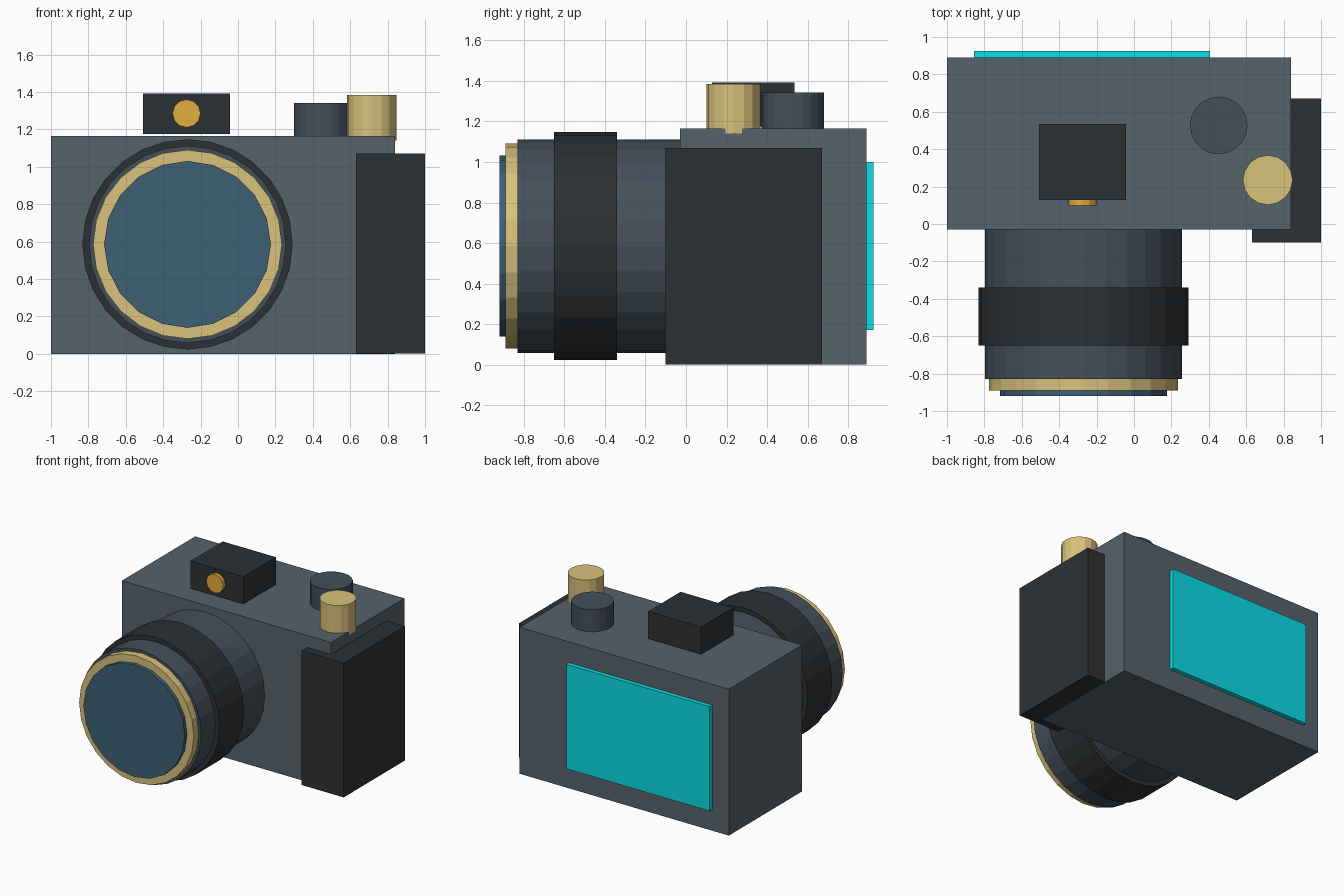
import bpy, math

if "Cube" in bpy.data.objects:
    bpy.data.objects.remove(bpy.data.objects["Cube"])


def material(name, hex_rgb):
    def lin(c):
        c /= 255
        return c / 12.92 if c <= 0.04045 else ((c + 0.055) / 1.055) ** 2.4
    m = bpy.data.materials.new(name)
    m.diffuse_color = (*[lin((hex_rgb >> s) & 255) for s in (16, 8, 0)], 1)
    m.use_nodes = True
    m.node_tree.nodes["Principled BSDF"].inputs["Base Color"].default_value = m.diffuse_color
    return m


BODY = material("body_grey", 0x56626B)
BARREL = material("slate", 0x444F5A)
RUBBER = material("rubber", 0x2D3134)
BRASS = material("brass", 0xD8C27C)
GLASS = material("glass", 0x3D6075)
CYAN = material("display", 0x0CDCE8)
AMBER = material("amber", 0xE5AC40)


def box(name, lo, hi, mat):
    bpy.ops.mesh.primitive_cube_add(size=1, location=[(a + b) / 2 for a, b in zip(lo, hi)])
    ob = bpy.context.object
    ob.name = name
    ob.scale = [b - a for a, b in zip(lo, hi)]
    bpy.ops.object.transform_apply(location=False, rotation=False, scale=True)
    ob.data.materials.append(mat)


def cylinder(name, center, r, start, end, sides, mat, axis="z"):
    """Cylinder from start to end along z or y; center is the other two coordinates."""
    mid = (start + end) / 2
    along_y = axis == "y"
    loc = (center[0], mid, center[1]) if along_y else (*center, mid)
    bpy.ops.mesh.primitive_cylinder_add(
        vertices=sides, radius=r, depth=end - start, location=loc,
        rotation=(math.pi / 2 if along_y else 0, 0, 0))
    ob = bpy.context.object
    ob.name = name
    ob.data.materials.append(mat)


# Body, hand grip and rear display
box("camera_body", (-1, -0.03, 0), (0.84, 0.89, 1.165), BODY)
box("hand_grip", (0.63, -0.10, 0.002), (1, 0.67, 1.07), RUBBER)
box("rear_display", (-0.855, 0.87, 0.17), (0.405, 0.925, 1.0), CYAN)

# Lens: stacked coaxial cylinders
lens = (-0.27, 0.585)
for name, r, y0, y1, sides, mat in (
        ("lens_barrel", 0.527, -0.83, 0.0, 28, BARREL),
        ("focus_ring", 0.562, -0.65, -0.34, 28, RUBBER),
        ("lens_rim", 0.505, -0.89, -0.80, 24, BRASS),
        ("front_glass", 0.446, -0.92, -0.85, 20, GLASS)):
    cylinder(name, lens, r, y0, y1, sides, mat, "y")

# Viewfinder with its small window
box("viewfinder", (-0.508, 0.128, 1.175), (-0.042, 0.535, 1.392), RUBBER)
cylinder("viewfinder_window", (-0.275, 1.285), 0.075, 0.10, 0.16, 12, AMBER, "y")

# Top controls
cylinder("mode_dial", (0.453, 0.527), 0.154, 1.14, 1.342, 20, BARREL)
cylinder("shutter_button", (0.715, 0.235), 0.133, 1.14, 1.385, 16, BRASS)
